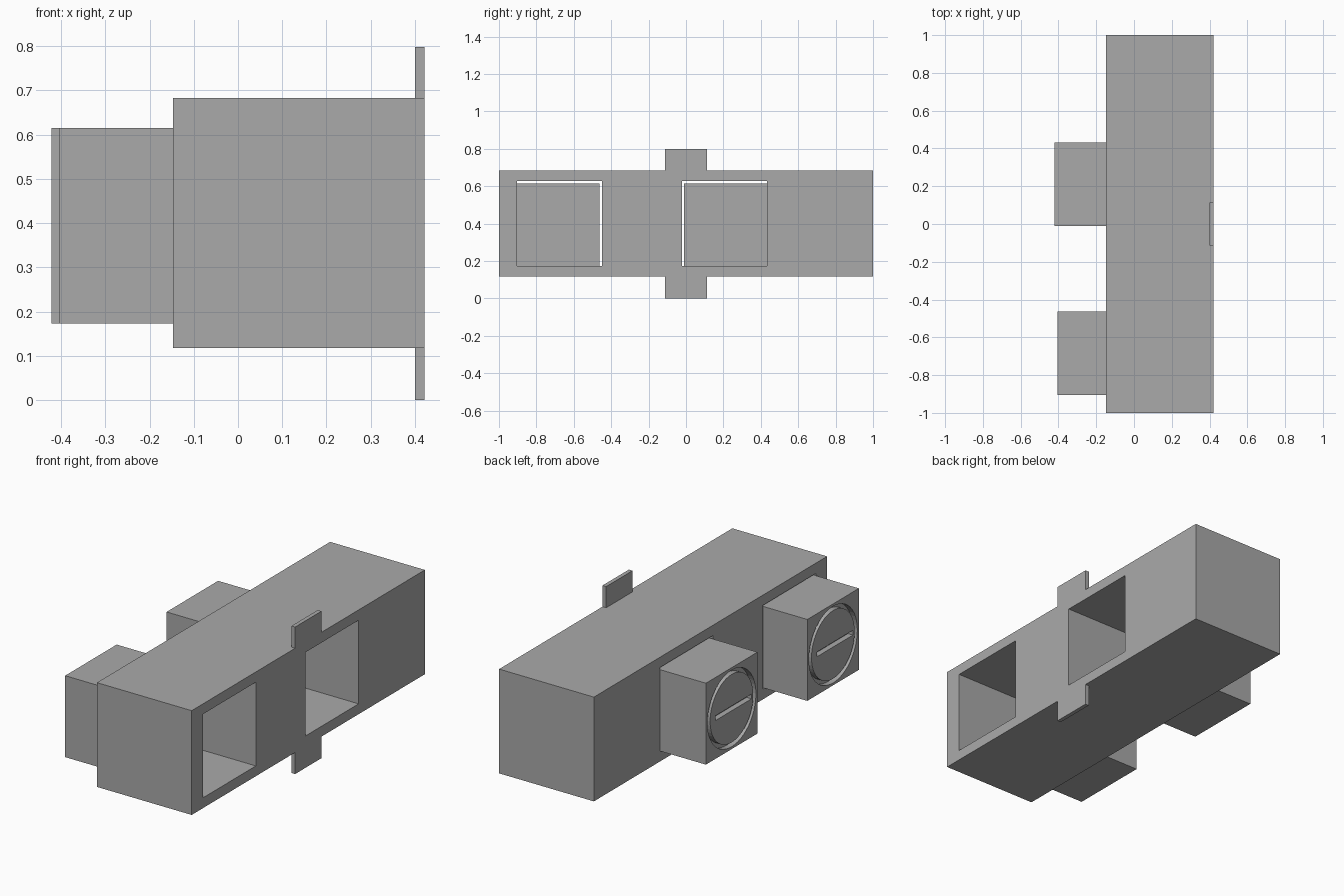
import bpy
from mathutils import Matrix

cube = bpy.data.objects.get("Cube")
if cube:
    bpy.data.objects.remove(cube, do_unlink=True)

grey = bpy.data.materials.new("plain grey")
grey.use_nodes = True
COLOUR = (0.4, 0.4, 0.4, 1)
grey.diffuse_color = COLOUR
grey.node_tree.nodes["Principled BSDF"].inputs["Base Color"].default_value = COLOUR


def box(name, x, y, z):
    """Box spanning the given (low, high) ranges."""
    spans = (x, y, z)
    bpy.ops.mesh.primitive_cube_add(size=1)
    ob = bpy.context.object
    ob.name = name
    size = [b - a for a, b in spans]
    centre = [(a + b) / 2 for a, b in spans]
    ob.data.transform(Matrix.Translation(centre) @ Matrix.Diagonal((*size, 1)))
    ob.data.materials.append(grey)
    return ob


def disc(name, radius, depth, centre):
    """Cylinder lying along x."""
    bpy.ops.mesh.primitive_cylinder_add(vertices=48, radius=radius, depth=depth)
    ob = bpy.context.object
    ob.name = name
    ob.data.transform(Matrix.Translation(centre) @ Matrix.Rotation(1.5707963, 4, 'Y'))
    ob.data.materials.append(grey)
    return ob


def combine(target, tool, operation):
    """Apply a boolean and remove its tool."""
    mod = target.modifiers.new("combine", 'BOOLEAN')
    mod.object, mod.operation, mod.solver = tool, operation, 'EXACT'
    bpy.context.view_layer.objects.active = target
    bpy.ops.object.modifier_apply(modifier=mod.name)
    bpy.data.objects.remove(tool, do_unlink=True)


# Housing with thin mounting tabs above and below one long side
LOW, HIGH = 0.117, 0.683
housing = box("housing", (-0.147, 0.422), (-1, 1), (LOW, HIGH))
for z in ((0, LOW + 0.02), (HIGH - 0.02, 0.798)):
    combine(housing, box("tab", (0.4, 0.422), (-0.113, 0.113), z), 'UNION')

# Two square shafts through the housing
for y in ((-0.904, -0.45), (-0.022, 0.432)):
    combine(housing, box("shaft", (-0.5, 0.6), y, (0.173, 0.627)), 'DIFFERENCE')

# Sliding push blocks, each with an engraved dial ring and slot
SIDE, BASE = 0.442, 0.173
for name, front, y0 in (("front_block", -0.405, -0.904), ("rear_block", -0.422, -0.01)):
    block = box(name, (front, front + SIDE), (y0, y0 + SIDE), (BASE, BASE + SIDE))
    yc, zc = y0 + SIDE / 2, BASE + SIDE / 2
    ring = disc("ring", 0.208, 0.06, (front, yc, zc))
    combine(ring, disc("core", 0.185, 0.2, (front, yc, zc)), 'DIFFERENCE')
    combine(block, ring, 'DIFFERENCE')
    slot = box("slot", (front - 0.03, front + 0.03), (yc - 0.17, yc + 0.14),
               (zc - 0.013, zc + 0.013))
    combine(block, slot, 'DIFFERENCE')
